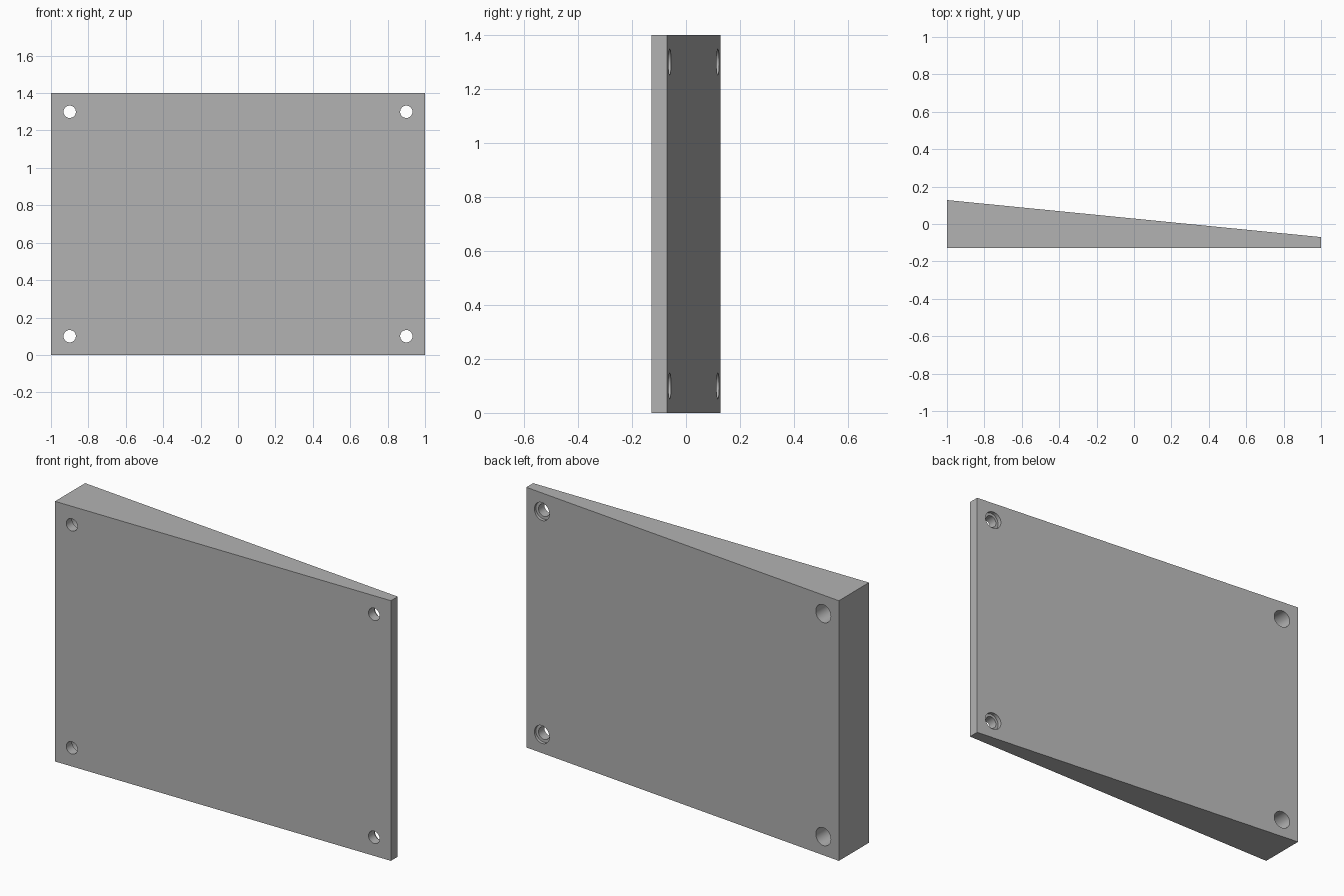
import bpy
import bmesh
from math import pi, radians
from mathutils import Matrix

default = bpy.data.objects.get("Cube")
if default:
    bpy.data.objects.remove(default)

FRONT, THICK, THIN, HEIGHT = -0.128, 0.128, -0.07, 1.4
FLOOR = FRONT + 0.05

grey = bpy.data.materials.new("plain grey")
grey.use_nodes = True
colour = (0.45, 0.45, 0.45, 1)
grey.diffuse_color = colour
grey.node_tree.nodes["Principled BSDF"].inputs["Base Color"].default_value = colour


def make_object(name, bm):
    bmesh.ops.recalc_face_normals(bm, faces=bm.faces)
    mesh = bpy.data.meshes.new(name)
    bm.to_mesh(mesh)
    bm.free()
    mesh.materials.append(grey)
    obj = bpy.data.objects.new(name, mesh)
    bpy.context.collection.objects.link(obj)
    return obj


def cut_holes(target, radius, y0, y1):
    """Cut a round hole along y near each corner."""
    bm = bmesh.new()
    for x in (-0.9, 0.9):
        for z in (0.1, HEIGHT - 0.1):
            place = Matrix.Translation((x, (y0 + y1) / 2, z)) @ Matrix.Rotation(pi / 2, 4, "X")
            bmesh.ops.create_cone(bm, cap_ends=True, segments=48, radius1=radius,
                                  radius2=radius, depth=y1 - y0, matrix=place)
    cutter = make_object("hole_cutter", bm)
    cutter.hide_render = True
    mod = target.modifiers.new("holes", "BOOLEAN")
    mod.operation = "DIFFERENCE"
    mod.solver = "EXACT"
    mod.object = cutter
    bpy.ops.object.modifier_apply(modifier=mod.name)
    bpy.data.objects.remove(cutter)


# Wedge plate: tapered plan profile raised to full height
bm = bmesh.new()
profile = [(-1, FRONT), (1, FRONT), (1, THIN), (-1, THICK)]
base = bm.faces.new([bm.verts.new((x, y, 0)) for x, y in profile])
raised = bmesh.ops.extrude_face_region(bm, geom=[base])["geom"]
bmesh.ops.translate(bm, vec=(0, 0, HEIGHT),
                    verts=[v for v in raised if isinstance(v, bmesh.types.BMVert)])
plate = make_object("wedge_plate", bm)
bpy.context.view_layer.objects.active = plate
plate.select_set(True)

# Through holes, then wider counterbores from the sloped back
cut_holes(plate, 0.033, -0.3, 0.3)
cut_holes(plate, 0.048, FLOOR, 0.3)

bpy.ops.object.shade_smooth_by_angle(angle=radians(30))
